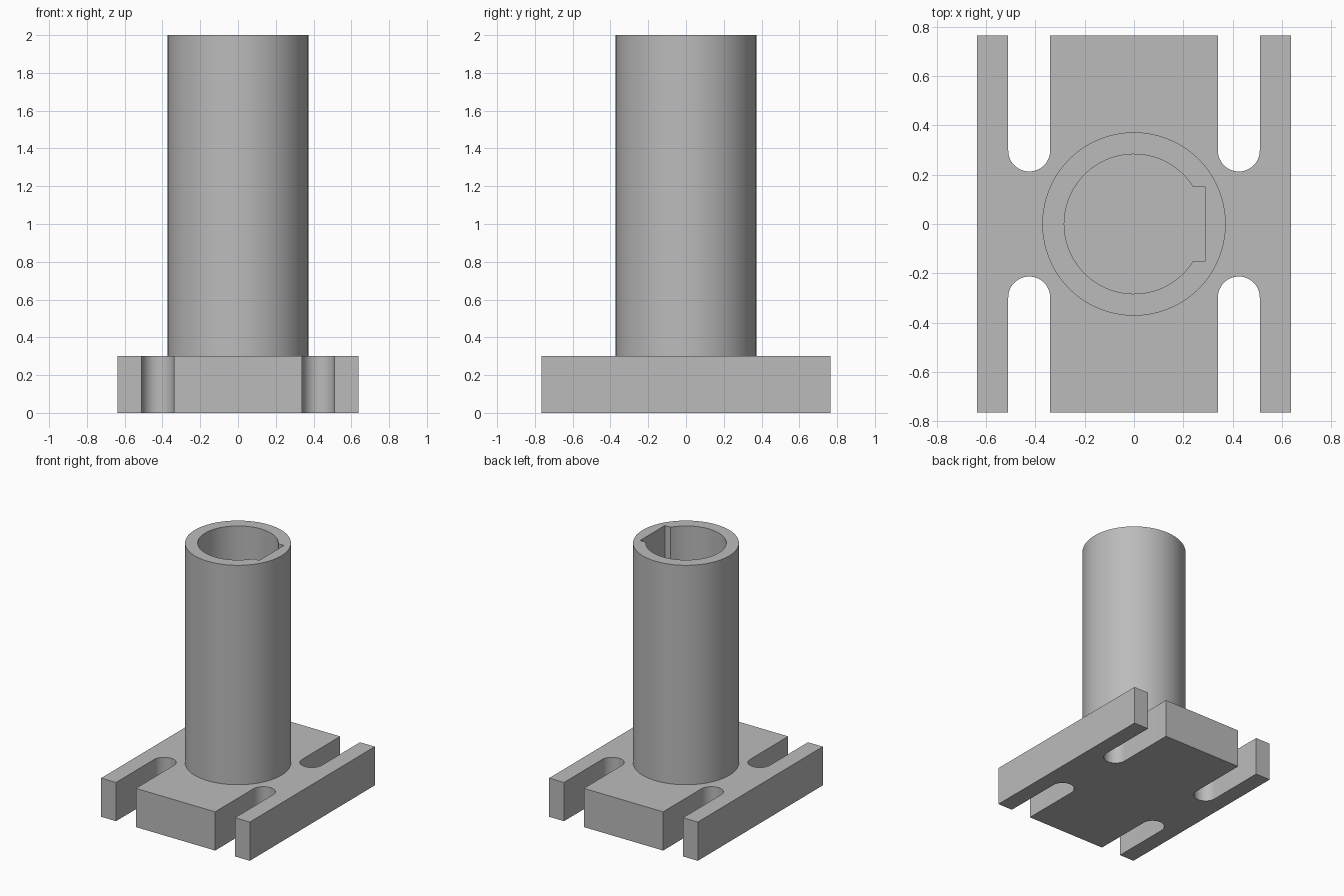
import bpy, bmesh
from math import cos, sin, pi, asin, radians

cube = bpy.data.objects.get("Cube")
if cube:
    bpy.data.objects.remove(cube, do_unlink=True)

# Single grey material
grey = bpy.data.materials.new("plain grey")
grey.use_nodes = True
colour = (0.5, 0.5, 0.5, 1)
grey.diffuse_color = colour
grey.node_tree.nodes["Principled BSDF"].inputs["Base Color"].default_value = colour


def arc(cx, cy, r, start, end, steps):
    """Points along an arc, both ends included."""
    angles = [start + (end - start) * i / steps for i in range(steps + 1)]
    return [(cx + r * cos(a), cy + r * sin(a)) for a in angles]


def extrude_outline(name, loops, bottom, top):
    """Fill the outer loop (minus any inner loops) and extrude it upward."""
    bm = bmesh.new()
    edges = []
    for loop in loops:
        verts = [bm.verts.new((x, y, bottom)) for x, y in loop]
        edges += [bm.edges.new((v, verts[i - 1])) for i, v in enumerate(verts)]
    bmesh.ops.triangle_fill(bm, edges=edges, use_beauty=True, normal=(0, 0, 1))
    result = bmesh.ops.extrude_face_region(bm, geom=bm.faces[:], use_keep_orig=True)
    moved = [g for g in result["geom"] if isinstance(g, bmesh.types.BMVert)]
    bmesh.ops.translate(bm, verts=moved, vec=(0, 0, top - bottom))
    bmesh.ops.recalc_face_normals(bm, faces=bm.faces[:])
    mesh = bpy.data.meshes.new(name)
    bm.to_mesh(mesh)
    bm.free()
    mesh.materials.append(grey)
    obj = bpy.data.objects.new(name, mesh)
    bpy.context.collection.objects.link(obj)
    bpy.ops.object.select_all(action='DESELECT')
    obj.select_set(True)
    bpy.context.view_layer.objects.active = obj
    bpy.ops.object.shade_smooth_by_angle(angle=radians(30))
    return obj


# Base plate with four open-ended slots
half_x, half_y, thickness = 0.637, 0.765, 0.3
slot_x, slot_y, slot_r = 0.425, 0.298, 0.085


def slot(x):
    """Front-edge slot, traced from left to right."""
    return ([(x - slot_r, -half_y)]
            + arc(x, -slot_y, slot_r, pi, 0, 24)
            + [(x + slot_r, -half_y)])


front = [(-half_x, -half_y)] + slot(-slot_x) + slot(slot_x) + [(half_x, -half_y)]
back = [(-x, -y) for x, y in front]
extrude_outline("base_plate", [front + back], 0, thickness)

# Upright tube whose bore has a wide flat-bottomed keyway on its left side
outer_r, bore_r, key_x, key_half = 0.372, 0.283, 0.288, 0.152
outer = arc(0, 0, outer_r, 0, 2 * pi, 96)[:-1]
meet = asin(key_half / bore_r)
bore = arc(0, 0, bore_r, meet, 2 * pi - meet, 80)
bore += [(key_x, -key_half), (key_x, key_half)]
extrude_outline("tube", [outer, bore], thickness, 2)
